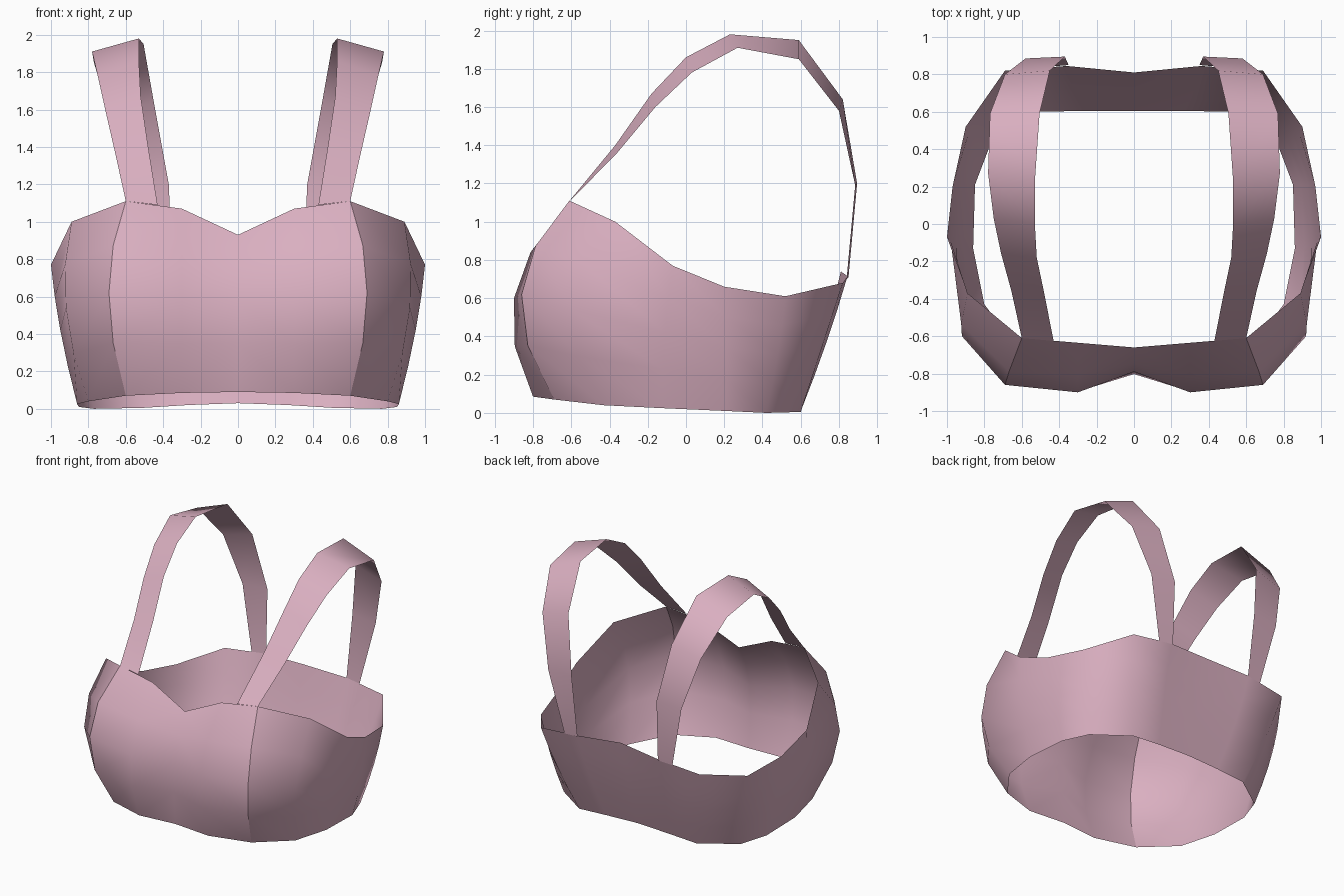
import bpy, math
from mathutils import Vector

if "Cube" in bpy.data.objects:
    bpy.data.objects.remove(bpy.data.objects["Cube"])

mat = bpy.data.materials.new("pink_fabric")
mat.diffuse_color = (0.70, 0.43, 0.53, 1)
mat.use_nodes = True
mat.node_tree.nodes["Principled BSDF"].inputs["Base Color"].default_value = mat.diffuse_color


def sheet(name, columns, angle):
    """Skin a grid of columns, mirror it across x and shade it smooth."""
    n = len(columns[0])
    verts = [p for col in columns for p in col]
    faces = [(c * n + r, c * n + r + 1, (c + 1) * n + r + 1, (c + 1) * n + r)
             for c in range(len(columns) - 1) for r in range(n - 1)]
    me = bpy.data.meshes.new(name)
    me.from_pydata(verts, [], faces)
    me.materials.append(mat)
    ob = bpy.data.objects.new(name, me)
    bpy.context.collection.objects.link(ob)
    bpy.ops.object.select_all(action='DESELECT')
    bpy.context.view_layer.objects.active = ob
    ob.select_set(True)
    bpy.ops.object.shade_smooth_by_angle(angle=math.radians(angle))
    m = ob.modifiers.new("mirror", 'MIRROR')
    m.use_clip = True
    return ob


def rib(top, mid, bottom, rows=4):
    """Curved column through three points, top to bottom."""
    a, b, c = Vector(top), Vector(mid), Vector(bottom)
    out = []
    for i in range(rows + 1):
        t = i / rows
        out.append(a * (2 * (t - .5) * (t - 1)) + b * (4 * t * (1 - t))
                   + c * (2 * t * (t - .5)))
    return out


seam = ((.60, -.61, 1.11), (.69, -.86, .62), (.60, -.69, .07))

# Front panel, centre to seam
front = [
    ((0, -.66, .93), (0, -.79, .58), (0, -.78, .09)),
    ((.30, -.635, 1.07), (.30, -.90, .60), (.30, -.80, .085)),
    seam,
]
sheet("front_panel", [rib(*c) for c in front], 60)

# Side and back band, seam to centre back
band = [
    seam,
    ((.89, -.37, 1.0), (.92, -.60, .54), (.80, -.43, .04)),
    ((1.0, -.07, .77), (.95, -.11, .42), (.86, -.13, .025)),
    ((.97, .20, .66), (.93, .21, .34), (.85, .21, .01)),
    ((.90, .52, .61), (.85, .48, .31), (.77, .42, 0)),
    ((.69, .82, .68), (.62, .71, .34), (.51, .60, .005)),
    ((.36, .845, .715), (.33, .735, .37), (.27, .605, .02)),
    ((0, .81, .74), (0, .715, .38), (0, .605, .03)),
]
sheet("side_and_back_band", [rib(*c) for c in band], 60)

# Shoulder straps: inner and outer edge paths, front to back
inner = [(.43, -.625, 1.09), (.48, -.37, 1.40), (.52, -.18, 1.67),
         (.53, 0, 1.86), (.53, .23, 1.98), (.505, .59, 1.95),
         (.45, .82, 1.64), (.37, .895, 1.20), (.35, .85, .71)]
outer = [(.60, -.61, 1.11), (.655, -.36, 1.36), (.71, -.16, 1.60),
         (.75, .03, 1.78), (.78, .27, 1.91), (.77, .59, 1.85),
         (.69, .80, 1.58), (.58, .885, 1.19), (.47, .84, .70)]
sheet("shoulder_strap", list(zip(inner, outer)), 60)
